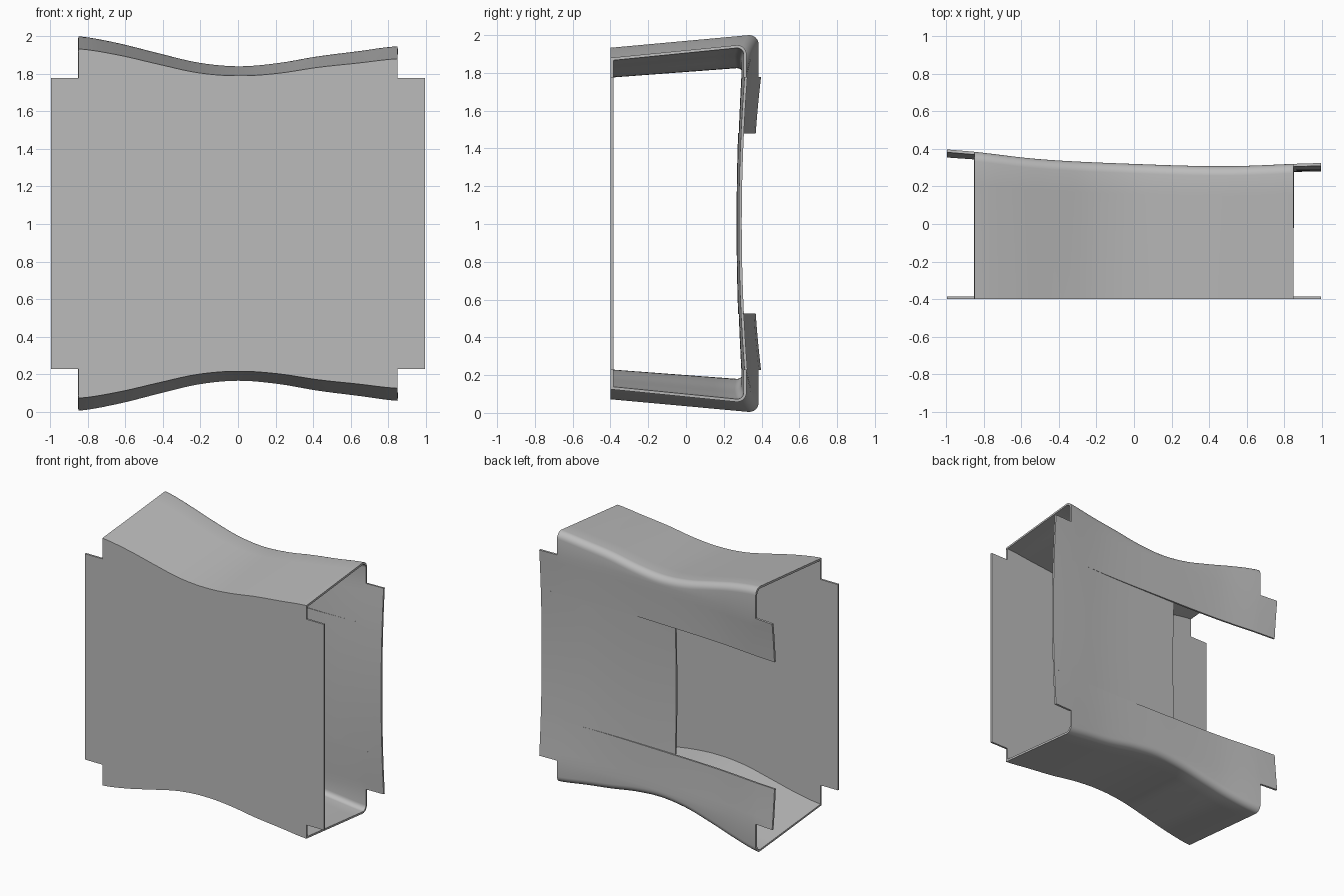
import bpy, bmesh, math

cube = bpy.data.objects.get("Cube")
if cube:
    bpy.data.objects.remove(cube, do_unlink=True)

grey = bpy.data.materials.new("plain_grey")
grey.use_nodes = True
colour = (0.5, 0.5, 0.5, 1)
grey.diffuse_color = colour
grey.node_tree.nodes["Principled BSDF"].inputs["Base Color"].default_value = colour

MID = 1.0025      # height of the symmetry plane
WALL = 0.015      # sheet thickness
BODY = 0.85       # half length of the sleeve without its end tabs
END = 0.995       # half length with tabs
TAB = 1.777       # top of the end tabs
SLIT = 1.48       # lower edge of the upper flap
FRONT = -0.4
RADIUS = 0.05     # rounding of the back corners


def curve(keys, half):
    """Smooth function of x through evenly spaced keys."""
    def f(x):
        n = len(keys) - 1
        s = min(max((x + half) / (2 * half), 0), 1) * n
        i = min(int(s), n - 1)
        t = s - i
        a, b, c, d = (keys[min(max(i + k, 0), n)] for k in (-1, 0, 1, 2))
        return b + t / 2 * (c - a + t * (2 * a - 5 * b + 4 * c - d + t * (3 * (b - c) + d - a)))
    return f


ridge = curve([2.0, 1.963, 1.91, 1.86, 1.84, 1.857, 1.893, 1.92, 1.947], BODY)
base = curve([0.352, 0.315, 0.298, 0.286, 0.295], END)
bulge = curve([0.045, 0.03, 0.022, 0.022, 0.03], END)


def eave(x):
    return ridge(x) - 0.05 - 0.02 * abs(x)


def back_y(x, z):
    t = min(abs(z - MID) / (TAB - MID), 1)
    return base(x) + bulge(x) * t * t


def spread(a, b, n):
    return [a + (b - a) * i / n for i in range(n + 1)]


def sheet(name, xs, rows, point, keep=lambda x, row: True):
    """Curved sheet given thickness towards the inside."""
    bm = bmesh.new()
    grid = [[bm.verts.new(point(x, r)) for r in rows] for x in xs]
    for i in range(len(xs) - 1):
        for j in range(len(rows) - 1):
            if keep((xs[i] + xs[i + 1]) / 2, j):
                bm.faces.new((grid[i][j], grid[i + 1][j], grid[i + 1][j + 1], grid[i][j + 1]))
    bmesh.ops.delete(bm, geom=[v for v in bm.verts if not v.link_faces], context='VERTS')
    mesh = bpy.data.meshes.new(name)
    bm.to_mesh(mesh)
    bm.free()
    mesh.materials.append(grey)
    ob = bpy.data.objects.new(name, mesh)
    bpy.context.collection.objects.link(ob)
    solid = ob.modifiers.new("thickness", 'SOLIDIFY')
    solid.thickness = WALL
    solid.offset = -1
    solid.use_even_offset = True
    bpy.ops.object.select_all(action='DESELECT')
    ob.select_set(True)
    bpy.context.view_layer.objects.active = ob
    bpy.ops.object.modifier_apply(modifier=solid.name)
    bpy.ops.object.shade_smooth_by_angle(angle=math.radians(35))
    return ob


stations = [-END] + spread(-BODY, BODY, 40) + [END]

# Flat front plate with notched corners
levels = ["bottom", 2 * MID - TAB, MID, TAB, "top"]


def front_point(x, r):
    z = {"top": eave(x), "bottom": 2 * MID - eave(x)}.get(r, r)
    return (x, FRONT, z)


sheet("front_plate", stations, levels, front_point,
      lambda x, j: abs(x) < BODY or j in (1, 2))

# Top wall, rounded corner and back flap in one bent sheet
profile = ([("top", t) for t in spread(0, 1, 6)]
           + [("corner", a) for a in spread(0, math.pi / 2, 6)[1:]]
           + [("back", z) for z in spread(TAB, SLIT, 5)])
first_tab_row = 6 + 6 + 1


def wall_point(x, row):
    kind, s = row
    crest = ridge(x)
    y_back = back_y(x, TAB)
    if kind == "top":
        z0 = eave(x)
        return (x, FRONT + (y_back - RADIUS - FRONT) * s, z0 + (crest - z0) * s)
    if kind == "corner":
        return (x, y_back - RADIUS * (1 - math.sin(s)), crest - RADIUS * (1 - math.cos(s)))
    return (x, back_y(x, s), s)


def lower_point(x, row):
    x, y, z = wall_point(x, row)
    return (x, y, 2 * MID - z)


last = len(profile) - 2
sheet("upper_wall_and_flap", stations, profile, wall_point,
      lambda x, j: abs(x) < BODY or j >= first_tab_row)
sheet("lower_wall_and_flap", stations, profile[::-1], lower_point,
      lambda x, j: abs(x) < BODY or last - j >= first_tab_row)

# Back panel between the flaps, stopping short and easing inwards
def panel_point(x, z):
    inset = 0.012 * max(0.7 - x, 0) / 0.82
    return (x, back_y(x, z) - inset, z)


sheet("middle_back_panel", spread(-0.12, END, 20),
      spread(SLIT, 2 * MID - SLIT, 10), panel_point)
